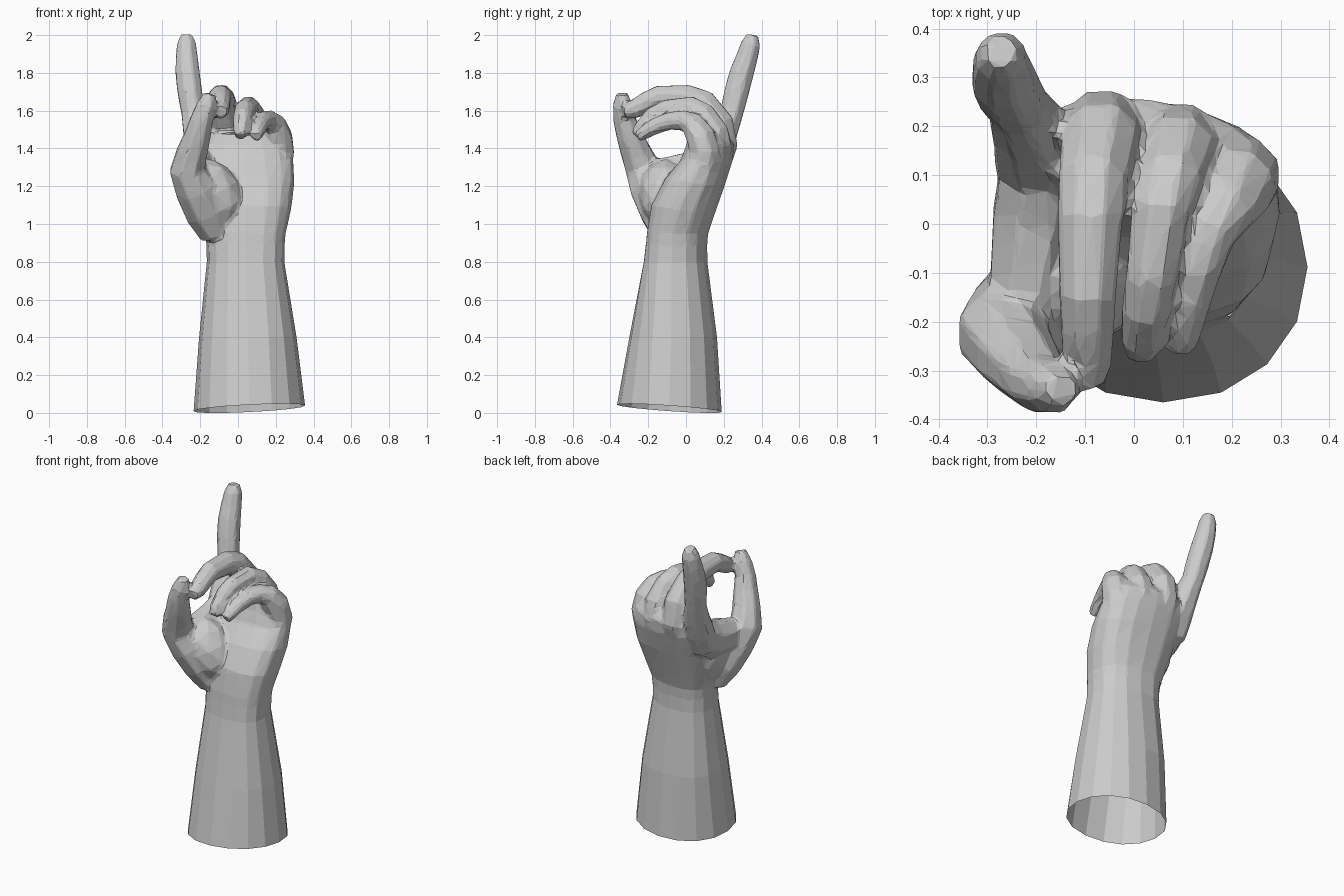
import bpy
import bmesh
from math import cos, sin, pi, copysign
from mathutils import Vector, Matrix

old = bpy.data.objects.get("Cube")
if old:
    bpy.data.objects.remove(old, do_unlink=True)

# One plain colour for the whole sculpt
clay = bpy.data.materials.new("light grey clay")
clay.use_nodes = True
grey = (0.6, 0.6, 0.6, 1)
clay.diffuse_color = grey
clay.node_tree.nodes["Principled BSDF"].inputs["Base Color"].default_value = grey


def make_object(name, bm):
    bmesh.ops.recalc_face_normals(bm, faces=bm.faces)
    mesh = bpy.data.meshes.new(name)
    bm.to_mesh(mesh)
    bm.free()
    mesh.materials.append(clay)
    obj = bpy.data.objects.new(name, mesh)
    bpy.context.collection.objects.link(obj)
    return obj


def loft(bm, rings, capped=True):
    """Skin a list of rings, each holding the same number of points."""
    loops = [[bm.verts.new(p) for p in ring] for ring in rings]
    count = len(loops[0])
    for low, high in zip(loops, loops[1:]):
        for i in range(count):
            j = (i + 1) % count
            bm.faces.new((low[i], low[j], high[j], high[i]))
    if capped:
        bm.faces.new(loops[-1])
        bm.faces.new(loops[0][::-1])


def tube(bm, path, flat=1.0, sides=8):
    """Faceted digit along a path of (x, y, z, radius)."""
    points = [Vector(p[:3]) for p in path]
    rings = []
    for i, p in enumerate(points):
        along = (points[min(i + 1, len(points) - 1)] - points[max(i - 1, 0)]).normalized()
        across = Vector((1, 0, 0))
        across = (across - along * across.dot(along)).normalized()
        up = along.cross(across)
        r = path[i][3]
        rings.append([p + across * r * cos(a) + up * r * flat * sin(a)
                      for a in (2 * pi * (k + 0.5) / sides for k in range(sides))])
    loft(bm, rings)


def body_ring(z, cx, cy, rx, ry, power=.82, slope_x=0, slope_y=0, shear=0, sides=16):
    """Rounded-box cross-section; a power of 1 gives a plain ellipse."""
    ring = []
    for k in range(sides):
        a = 2 * pi * k / sides
        x = rx * copysign(abs(cos(a)) ** power, cos(a))
        y = ry * copysign(abs(sin(a)) ** power, sin(a))
        ring.append((cx + x, cy + y + shear * x, z + slope_x * x + slope_y * y))
    return ring


def pad(bm, place, size, lean):
    shape = (Matrix.Translation(place) @ Matrix.Rotation(lean, 4, "Y")
             @ Matrix.Diagonal((*size, 1)))
    bmesh.ops.create_icosphere(bm, subdivisions=2, radius=1, matrix=shape)


# Forearm: a hollow sleeve, open at the slanted cut end
arm = bmesh.new()
loft(arm, [
    body_ring(.024, .06, -.088, .295, .277, power=.95, slope_x=.05, slope_y=-.07),
    body_ring(.4, .052, -.068, .258, .232, power=.88, shear=-.04),
    body_ring(.8, .04, -.055, .205, .168, shear=-.1),
    body_ring(.9, .04, -.05, .207, .162, shear=-.1),
], capped=False)
make_object("forearm", arm)

hand = bmesh.new()

# Wrist and palm
loft(hand, [
    body_ring(.86, .04, -.052, .205, .163, shear=-.1),
    body_ring(.95, .04, -.045, .213, .162, shear=-.1),
    body_ring(1.08, .04, -.015, .242, .17, slope_y=-.1, shear=-.08),
    body_ring(1.22, .04, .045, .26, .16, slope_y=-.1, shear=-.06),
    body_ring(1.34, .03, .11, .264, .138, power=.9, shear=-.08),
    body_ring(1.42, .03, .13, .245, .125, power=.95, shear=-.12),
    body_ring(1.48, .03, .115, .2, .095, power=.95, shear=-.12),
])

# Pointing finger
tube(hand, [
    (-.19, .1, 1.26, .09), (-.2, .15, 1.38, .092), (-.215, .197, 1.48, .08),
    (-.238, .242, 1.59, .066), (-.255, .268, 1.7, .07), (-.267, .295, 1.8, .069),
    (-.272, .322, 1.88, .062), (-.272, .342, 1.95, .055), (-.272, .352, 2.002, .034)])

# Curled middle, ring and little fingers
tube(hand, [
    (-.06, .15, 1.3, .085), (-.065, .195, 1.42, .085), (-.068, .175, 1.53, .084),
    (-.083, .09, 1.64, .077), (-.09, .01, 1.67, .071), (-.095, -.15, 1.673, .062),
    (-.095, -.21, 1.645, .058), (-.095, -.28, 1.605, .053), (-.093, -.33, 1.59, .036)])
tube(hand, [
    (.08, .14, 1.3, .08), (.092, .17, 1.4, .083), (.09, .15, 1.48, .083),
    (.074, .09, 1.58, .07), (.055, .03, 1.617, .062), (.035, -.11, 1.605, .056),
    (.025, -.175, 1.57, .053), (.017, -.235, 1.505, .047), (.015, -.265, 1.465, .033)])
tube(hand, [
    (.205, .08, 1.28, .085), (.218, .1, 1.38, .085), (.21, .08, 1.46, .083),
    (.187, .035, 1.53, .067), (.157, -.015, 1.55, .056), (.132, -.09, 1.545, .05),
    (.112, -.16, 1.52, .046), (.1, -.22, 1.485, .04), (.097, -.258, 1.46, .028)])

# Thumb, leaning in towards the curled fingertips
tube(hand, [
    (-.11, -.09, .95, .095), (-.165, -.13, 1.07, .122), (-.222, -.185, 1.19, .118),
    (-.268, -.228, 1.29, .1), (-.243, -.265, 1.38, .086), (-.213, -.3, 1.47, .074),
    (-.193, -.325, 1.55, .064), (-.165, -.335, 1.63, .056), (-.148, -.34, 1.69, .034)])

# Skin stretched between thumb and pointing finger
tube(hand, [
    (-.235, -.22, 1.25, .07), (-.215, -.1, 1.255, .085),
    (-.2, .02, 1.27, .095), (-.19, .12, 1.32, .09)], flat=1.25)
pad(hand, (-.15, -.04, 1.12), (.1, .15, .18), -.35)

# Soft pad of the palm below the thumb
pad(hand, (-.12, -.11, 1.16), (.14, .14, .2), -.5)
source = make_object("hand", hand)

# Fuse the hand into one skin, then reduce it to coarse flat facets
fuse = source.modifiers.new("fuse", "REMESH")
fuse.mode = "VOXEL"
fuse.voxel_size = 0.012
soften = source.modifiers.new("soften", "SMOOTH")
soften.factor = 0.5
soften.iterations = 4
facet = source.modifiers.new("facet", "DECIMATE")
facet.ratio = 0.06
evaluated = source.evaluated_get(bpy.context.evaluated_depsgraph_get())
skin = bmesh.new()
skin.from_mesh(evaluated.to_mesh())
evaluated.to_mesh_clear()
source.modifiers.clear()

# Open the wrist end so the sleeve stays hollow
wrist_cap = [f for f in skin.faces
             if f.calc_center_median().z < .89 and f.normal.z < -.6]
bmesh.ops.delete(skin, geom=wrist_cap, context="FACES")
for face in skin.faces:
    face.smooth = False
skin.to_mesh(source.data)
skin.free()
